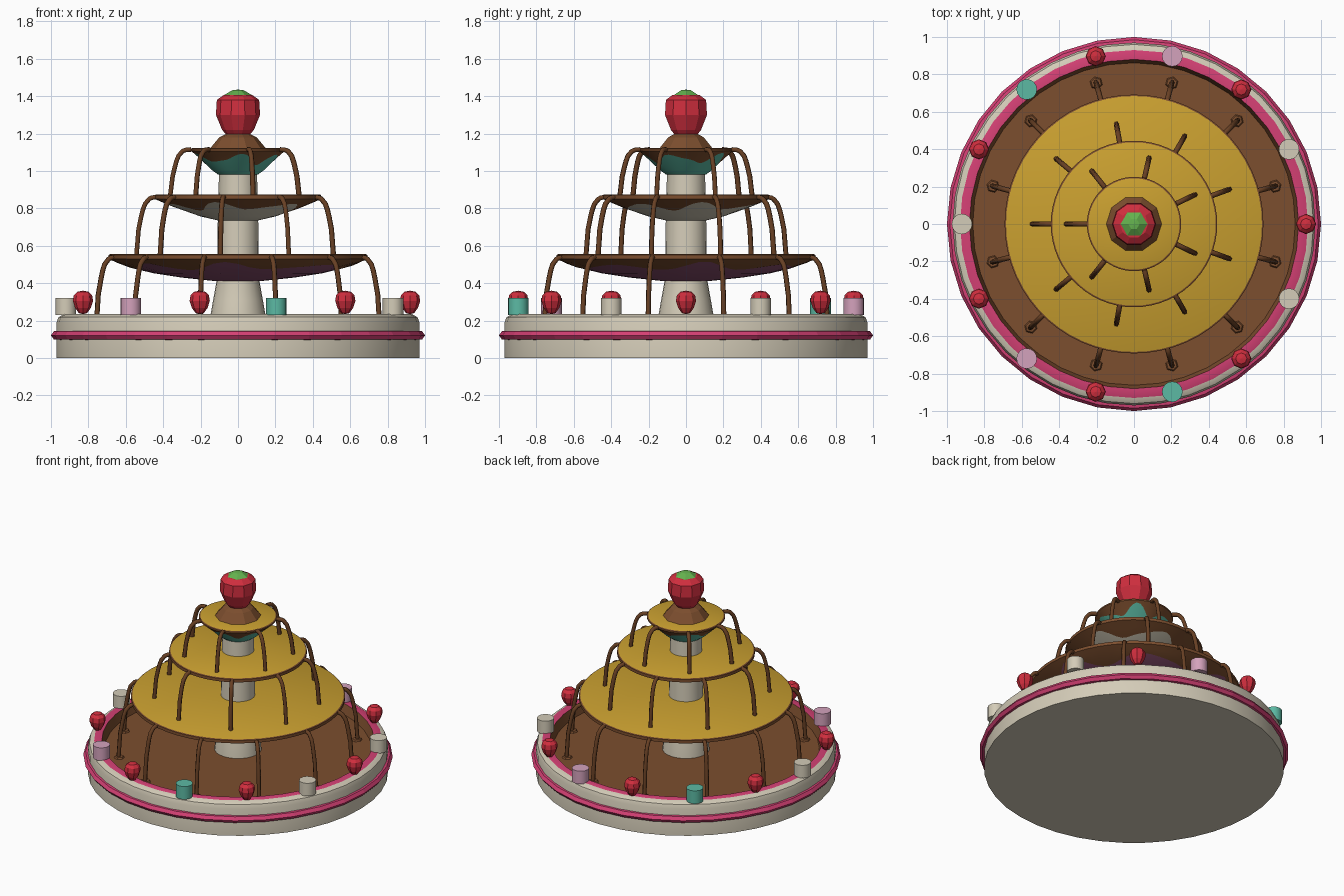
import bpy, bmesh, math
from math import sin, cos, pi

if "Cube" in bpy.data.objects:
    bpy.data.objects.remove(bpy.data.objects["Cube"])


def mat(name, r, g, b):
    m = bpy.data.materials.new(name)
    m.diffuse_color = [((c / 255 + 0.055) / 1.055) ** 2.4 for c in (r, g, b)] + [1]
    m.use_nodes = True
    m.node_tree.nodes["Principled BSDF"].inputs["Base Color"].default_value = m.diffuse_color
    return m


CREAM = mat("cream", 212, 204, 184)
PINK = mat("hot_pink", 212, 64, 116)
CHOC = mat("chocolate", 124, 78, 46)
DARK = mat("dark_chocolate", 104, 64, 36)
GOLD = mat("gold", 202, 160, 48)
PLUM = mat("plum", 140, 80, 112)
TEAL = mat("teal", 92, 186, 164)
RED = mat("berry_red", 208, 46, 62)
GREEN = mat("leaf_green", 100, 178, 78)
MAUVE = mat("mauve", 212, 162, 188)


def finish(name, bm, mats, smooth=None):
    bmesh.ops.remove_doubles(bm, verts=bm.verts, dist=1e-5)
    bmesh.ops.recalc_face_normals(bm, faces=bm.faces)
    me = bpy.data.meshes.new(name)
    bm.to_mesh(me)
    bm.free()
    for m in mats:
        me.materials.append(m)
    ob = bpy.data.objects.new(name, me)
    bpy.context.collection.objects.link(ob)
    if smooth:
        select(ob)
        bpy.ops.object.shade_smooth_by_angle(angle=math.radians(smooth))
    return ob


def select(ob):
    bpy.ops.object.select_all(action='DESELECT')
    ob.select_set(True)
    bpy.context.view_layer.objects.active = ob


def skin(bm, rows, ids):
    """Join closed rings of points; ids gives the material of each band."""
    n = len(rows[0])
    vs = [[bm.verts.new(p) for p in row] for row in rows]
    for a, b, k in zip(vs, vs[1:], ids):
        for i in range(n):
            j = (i + 1) % n
            bm.faces.new((a[i], a[j], b[j], b[i])).material_index = k
    bmesh.ops.dissolve_degenerate(bm, dist=1e-5, edges=bm.edges)


def lathe(name, prof, n, mats, ids=None, smooth=None, at=(0, 0), turn=0.0):
    bm = bmesh.new()
    rows = [[(at[0] + r * cos(2 * pi * i / n + turn), at[1] + r * sin(2 * pi * i / n + turn), z)
             for i in range(n)] for r, z in prof]
    skin(bm, rows, ids or [0] * (len(prof) - 1))
    return finish(name, bm, mats, smooth)


# Basin with pink inner rim and chocolate pool
lathe("basin", [(0, 0), (0.97, 0), (0.97, 0.19), (0.96, 0.218), (0.93, 0.235), (0.88, 0.235),
                (0.862, 0.17), (0, 0.17)],
      40, [CREAM, PINK, CHOC], [0, 0, 0, 0, 1, 2, 2], 30)
lathe("basin_band", [(0.965, 0.097), (0.985, 0.1), (1.0, 0.121), (0.985, 0.143), (0.965, 0.146)],
      32, [PINK])

# Central column
lathe("column", [(0.153, 0.165), (0.146, 0.235), (0.133, 0.31), (0.115, 0.41), (0.11, 0.56),
                 (0.108, 0.75), (0.104, 0.87), (0.102, 1.0)], 24, [CREAM], None, 40)


def along(prof, r):
    for (r0, z0), (r1, z1) in zip(prof, prof[1:]):
        if r0 <= r <= r1:
            return z0 + (z1 - z0) * (r - r0) / (r1 - r0)
    return prof[-1][1]


# Tier bowls: coloured underside, wavy chocolate edge, gold top
def tier(name, prof, top, waves, lo, hi, phase, under):
    n = 60
    rim = prof[-1][0]
    ang = [2 * pi * i / n for i in range(n)]

    def ring(rf, zf=None):
        out = []
        for a in ang:
            r = rf(a)
            out.append((r * cos(a), r * sin(a), along(prof, r) if zf is None else zf))
        return out

    def edge(a):
        w = 0.5 + 0.35 * sin(waves * a + phase) + 0.15 * sin((waves + 3) * a)
        return lo + (hi - lo) * w

    rows = [ring(lambda a: 0.05, prof[0][1])]
    rows += [ring(lambda a, r=r: r) for r, z in prof if r < lo]
    rows += [ring(edge), ring(lambda a: 0.5 * (max(edge(a), prof[-2][0]) + rim)), ring(lambda a: rim),
             ring(lambda a: rim, top - 0.004), ring(lambda a: rim - 0.008, top),
             ring(lambda a: 0.05, top)]
    ids = [0] * (len(rows) - 6) + [1] * 4 + [2]
    bm = bmesh.new()
    skin(bm, rows, ids)
    finish(name, bm, [under, CHOC, GOLD], 30)


tier("lower_tier", [(0.11, 0.41), (0.3, 0.43), (0.45, 0.453), (0.6, 0.488), (0.692, 0.53)],
     0.555, 7, 0.52, 0.66, 0.5, PLUM)
tier("middle_tier", [(0.105, 0.735), (0.2, 0.757), (0.32, 0.797), (0.445, 0.85)],
     0.875, 6, 0.29, 0.41, 0, CREAM)
tier("upper_tier", [(0.105, 0.98), (0.14, 1.005), (0.19, 1.055), (0.252, 1.108)],
     1.122, 5, 0.165, 0.24, pi, TEAL)


# Falling chocolate streams
def streams(name, count, path, radius):
    cu = bpy.data.curves.new(name, 'CURVE')
    cu.dimensions = '3D'
    cu.bevel_depth = radius
    cu.bevel_resolution = 1
    cu.resolution_u = 3
    cu.use_fill_caps = True
    for i in range(count):
        a = (i + 0.5) * 2 * pi / count
        sp = cu.splines.new('BEZIER')
        sp.bezier_points.add(len(path) - 1)
        for bp, (r, z) in zip(sp.bezier_points, path):
            bp.co = (r * cos(a), r * sin(a), z)
            bp.handle_left_type = bp.handle_right_type = 'AUTO'
    cu.materials.append(DARK)
    ob = bpy.data.objects.new(name, cu)
    bpy.context.collection.objects.link(ob)
    select(ob)
    bpy.ops.object.convert(target='MESH')


streams("upper_streams", 7, [(0.25, 1.115), (0.297, 1.105), (0.338, 1.02), (0.362, 0.872)], 0.014)
streams("middle_streams", 9, [(0.43, 0.862), (0.475, 0.85), (0.517, 0.76), (0.543, 0.55)], 0.014)
streams("lower_streams", 12, [(0.67, 0.54), (0.715, 0.53), (0.757, 0.43), (0.785, 0.165)], 0.014)
for i in range(12):
    a = (i + 0.5) * pi / 6
    lathe("splash", [(0.036, 0.168), (0.028, 0.18), (0, 0.182)], 6, [CHOC],
          at=(0.78 * cos(a), 0.78 * sin(a)), turn=a)

# Chocolate mound and large berry on top
lathe("top_mound", [(0.15, 1.12), (0.125, 1.15), (0.1, 1.18), (0.06, 1.2), (0, 1.2)], 10, [CHOC])
lathe("top_berry", [(0, 1.185), (0.06, 1.19), (0.085, 1.22), (0.118, 1.3), (0.113, 1.38),
                    (0.075, 1.407), (0, 1.41)], 10, [RED])
lathe("top_leaf", [(0, 1.405), (0.072, 1.407), (0.03, 1.432), (0, 1.435)], 6, [GREEN])

# Berries and marshmallows around the rim
for i in range(14):
    a = 2 * pi * i / 14
    pos = (0.92 * cos(a), 0.92 * sin(a))
    if i % 2 == 0:
        lathe("rim_berry", [(0, 0.235), (0.022, 0.24), (0.042, 0.268), (0.054, 0.305),
                            (0.049, 0.335), (0.03, 0.354), (0, 0.36)], 8, [RED], at=pos)
    else:
        lathe("marshmallow", [(0, 0.23), (0.055, 0.23), (0.055, 0.322), (0, 0.322)], 16,
              [(CREAM, MAUVE, TEAL)[(i // 2) % 3]], None, 40, pos)
